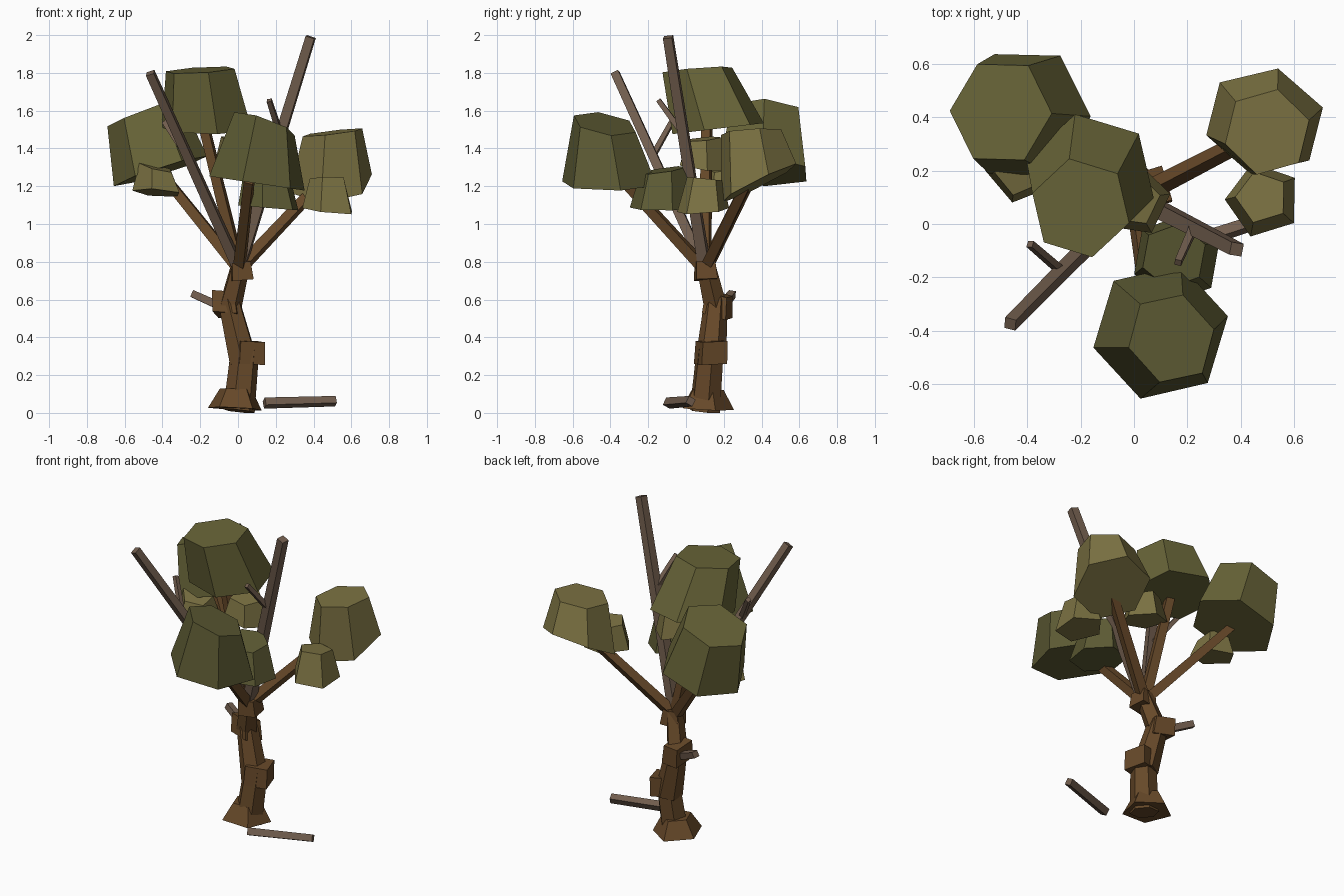
import bpy, math
from mathutils import Vector


def material(name, rgb):
    m = bpy.data.materials.new(name)
    m.diffuse_color = (*rgb, 1)
    return m


BARK = material("bark", (0.135, 0.066, 0.022))
DEAD = material("dead_wood", (0.165, 0.11, 0.075))
LEAF = [material("leaf_dark", (0.11, 0.105, 0.034)),
        material("leaf_mid", (0.14, 0.13, 0.04)),
        material("leaf_light", (0.2, 0.168, 0.055))]


def frustum(name, p0, p1, r0, r1, n, mat, phase=0, normals=None):
    """Tapered n-sided prism from p0 to p1; normals optionally tilt the end rings."""
    p0, p1 = Vector(p0), Vector(p1)
    axis = p1 - p0
    verts = []
    for k, (p, r) in enumerate(((p0, r0), (p1, r1))):
        normal = Vector(normals[k]) if normals else axis
        q = Vector((0, 0, 1)).rotation_difference(normal)
        for i in range(n):
            a = math.radians(phase) + 2 * math.pi * i / n
            verts.append(p + q @ Vector((r * math.cos(a), r * math.sin(a), 0)))
    faces = [tuple(reversed(range(n))), tuple(range(n, 2 * n))]
    faces += [(i, (i + 1) % n, n + (i + 1) % n, n + i) for i in range(n)]
    mesh = bpy.data.meshes.new(name)
    mesh.from_pydata(verts, [], faces)
    mesh.materials.append(mat)
    ob = bpy.data.objects.new(name, mesh)
    bpy.context.collection.objects.link(ob)
    return ob


UP = (0, 0, 1)

# Trunk: flared root and three bent segments
frustum("root_flare", (-0.015, 0.105, 0.022), (-0.01, 0.11, 0.125), 0.15, 0.09, 5, BARK, 20)
frustum("trunk_lower", (0.005, 0.1, 0.01), (0.04, 0.13, 0.36), 0.085, 0.075, 6, BARK, 10)
frustum("trunk_middle", (0.03, 0.13, 0.27), (-0.05, 0.16, 0.6), 0.082, 0.062, 6, BARK, 25)
frustum("trunk_upper", (-0.05, 0.16, 0.54), (0.015, 0.1, 0.8), 0.065, 0.052, 5, BARK, 5)

# Bark knots at the bends
frustum("knot_low", (0.055, 0.13, 0.26), (0.06, 0.135, 0.38), 0.1, 0.095, 4, BARK, 62, ((0.06, -0.03, 1),) * 2)
frustum("knot_mid", (-0.055, 0.165, 0.515), (-0.065, 0.175, 0.63), 0.095, 0.085, 4, BARK, 30, ((0.15, 0.25, 1),) * 2)
frustum("knot_top", (0.02, 0.105, 0.705), (0.012, 0.1, 0.8), 0.08, 0.07, 4, BARK, 52)

# Living branches
FORK = (0.005, 0.1, 0.76)
for label, tip in (("left", (-0.43, 0.37, 1.3)), ("right", (0.43, 0.32, 1.21)),
                   ("front", (0.06, -0.33, 1.23)), ("top", (-0.18, 0.11, 1.52))):
    frustum("branch_" + label, FORK, tip, 0.04, 0.034, 4, BARK, 30)

# Dead branches, twigs, and the fallen stick
for name, a, b, r0, r1 in (
        ("dead_branch_left", FORK, (-0.465, -0.375, 1.8), 0.037, 0.031),
        ("dead_branch_right", FORK, (0.385, -0.095, 1.99), 0.042, 0.034),
        ("twig_left", (-0.28, -0.17, 1.37), (-0.39, -0.075, 1.54), 0.02, 0.018),
        ("twig_right", (0.225, -0.01, 1.47), (0.165, -0.145, 1.655), 0.022, 0.018),
        ("trunk_stub", (-0.06, 0.18, 0.55), (-0.24, 0.245, 0.63), 0.03, 0.027),
        ("fallen_stick", (0.14, -0.095, 0.052), (0.515, 0.025, 0.062), 0.031, 0.029)):
    frustum(name, a, b, r0, r1, 4, DEAD, 35)

# Foliage clumps: bottom centre, top centre, radii, sides, shade, phase, end tilts
for name, a, b, r0, r1, n, shade, ph, nb, nt in (
        ("left", (-0.41, 0.41, 1.28), (-0.5, 0.42, 1.59), 0.26, 0.205, 6, 1, -2, (-0.32, 0.08, 1), (-0.38, 0.06, 1)),
        ("top", (-0.165, 0.17, 1.505), (-0.2, 0.06, 1.815), 0.25, 0.19, 6, 1, 43, (0, -0.12, 1), (-0.06, -0.08, 1)),
        ("front", (0.1, -0.405, 1.215), (0.14, -0.43, 1.53), 0.262, 0.175, 6, 0, 13, (0.15, 0, 1), (0.35, 0.18, 1)),
        ("right", (0.49, 0.385, 1.215), (0.5, 0.345, 1.485), 0.23, 0.165, 6, 2, 16, (-0.1, -0.5, 1), (-0.12, -0.06, 1)),
        ("small_left", (-0.425, 0.21, 1.165), (-0.43, 0.2, 1.3), 0.135, 0.095, 5, 2, 40, (0.08, 0.15, 1), (0.25, -0.15, 1)),
        ("small_right", (0.485, 0.09, 1.07), (0.48, 0.1, 1.24), 0.145, 0.1, 5, 2, 35, (0.1, -0.08, 1), (0, 0.1, 1)),
        ("small_front", (0.16, -0.13, 1.085), (0.15, -0.12, 1.285), 0.17, 0.125, 6, 0, 20, (0.08, 0, 1), (0.1, -0.15, 1)),
        ("small_top", (0, 0.09, 1.305), (0.0, 0.09, 1.45), 0.14, 0.1, 5, 2, 10, (0.15, 0.12, 1), (0.1, -0.1, 1))):
    frustum("foliage_" + name, a, b, r0, r1, n, LEAF[shade], ph, (nb, nt))
